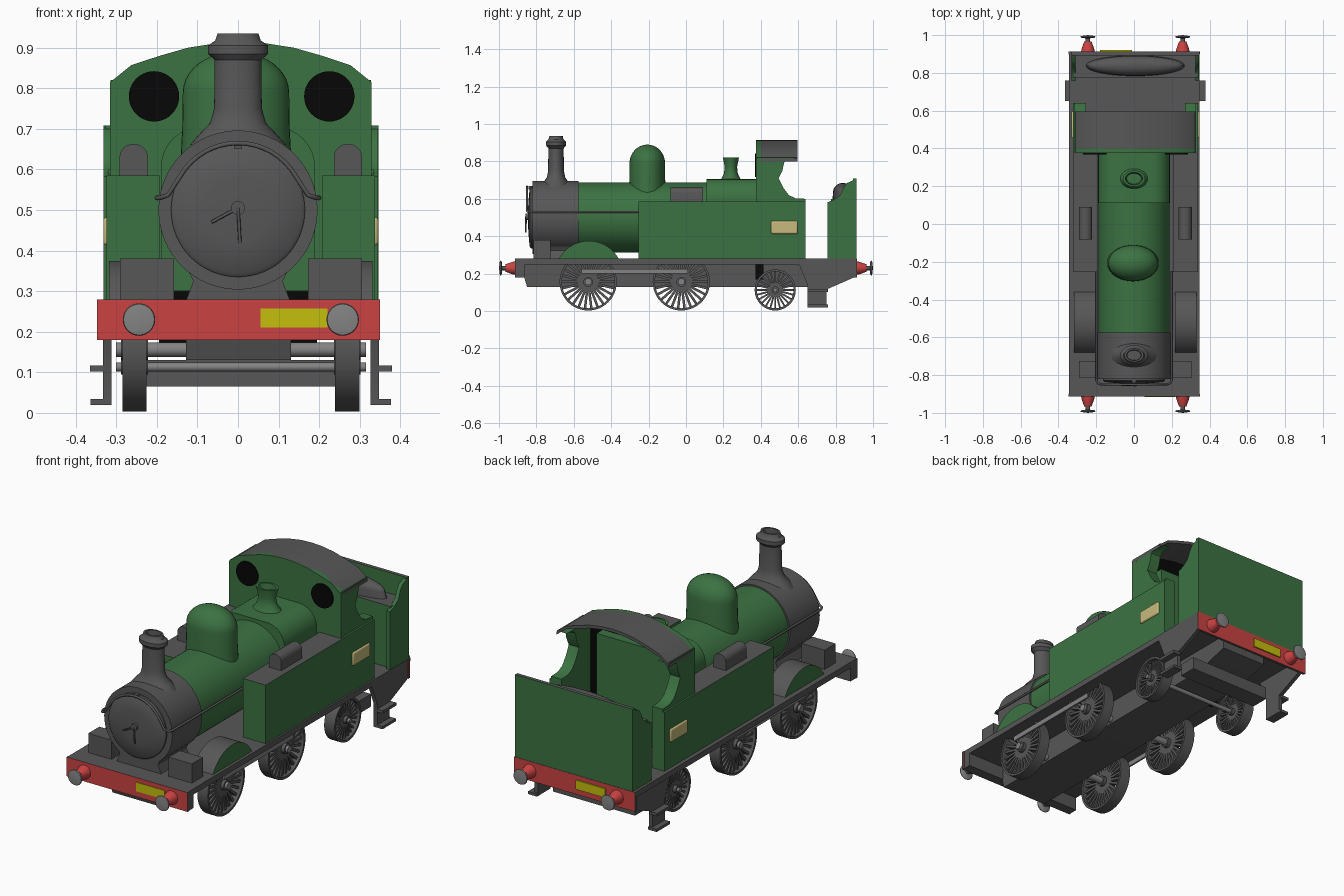
import bpy, bmesh
from math import sin, cos, pi, radians

cube = bpy.data.objects.get("Cube")
if cube:
    bpy.data.objects.remove(cube)


def material(name, r, g, b):
    m = bpy.data.materials.new(name)
    m.use_nodes = True
    m.diffuse_color = (r, g, b, 1)
    m.node_tree.nodes["Principled BSDF"].inputs["Base Color"].default_value = (r, g, b, 1)
    return m


GREEN = material("green_paint", .045, .17, .055)
GREY = material("dark_grey", .095, .095, .095)
STEEL = material("light_steel", .23, .23, .23)
RED = material("red_paint", .6, .055, .055)
YELLOW = material("yellow_plate", .56, .52, .004)
BRASS = material("pale_brass", .58, .49, .2)
BLACK = material("black", .002, .002, .002)
SHIFT = .007  # paired parts sit a little to the left of the boiler
made = []


def finish(name, bm, mat, second=None, rule=None):
    """Turn a bmesh into an object; faces meeting the rule get the second colour."""
    bmesh.ops.remove_doubles(bm, verts=bm.verts, dist=.00005)
    bmesh.ops.recalc_face_normals(bm, faces=bm.faces)
    if rule:
        bm.normal_update()
        for f in bm.faces:
            f.material_index = int(rule(f.normal))
    me = bpy.data.meshes.new(name)
    bm.to_mesh(me)
    bm.free()
    me.materials.append(mat)
    if second:
        me.materials.append(second)
    ob = bpy.data.objects.new(name, me)
    bpy.context.collection.objects.link(ob)
    made.append(ob)
    return ob


def prism(name, pts, axis, lo, hi, mat, second=None, rule=None):
    """Extrude a 2D outline along x (points y,z) or along y (points x,z)."""
    bm = bmesh.new()
    place = (lambda p, t: (t, p[0], p[1])) if axis == "x" else (lambda p, t: (p[0], t, p[1]))
    a, b = ([bm.verts.new(place(p, t)) for p in pts] for t in (lo, hi))
    bm.faces.new(a)
    bm.faces.new(b)
    for i in range(len(pts)):
        j = (i + 1) % len(pts)
        bm.faces.new((a[i], a[j], b[j], b[i]))
    return finish(name, bm, mat, second, rule)


def box(name, x, y, z, mat, second=None, rule=None, bevel=0):
    outline = [(x[0], z[0]), (x[1], z[0]), (x[1], z[1]), (x[0], z[1])]
    ob = prism(name, outline, "y", y[0], y[1], mat, second, rule)
    if bevel:
        mod = ob.modifiers.new("round", "BEVEL")
        mod.width, mod.segments = bevel, 3


def lathe(name, prof, axis, at, mat, seg=40, wide=1, closed=False):
    """Revolve (radius, distance) points about an axis through a point."""
    bm = bmesh.new()
    rings = []
    for r, d in prof:
        ring = []
        for k in range(seg):
            u, v = r * cos(2 * pi * k / seg), r * sin(2 * pi * k / seg)
            p = {"x": (d, u, v), "y": (u * wide, d, v), "z": (u * wide, v, d)}[axis]
            ring.append(bm.verts.new([p[i] + at[i] for i in range(3)]))
        rings.append(ring)
    pairs = list(zip(rings, rings[1:])) + ([(rings[-1], rings[0])] if closed else [])
    for a, b in pairs:
        for k in range(seg):
            j = (k + 1) % seg
            bm.faces.new((a[k], a[j], b[j], b[k]))
    bmesh.ops.dissolve_degenerate(bm, edges=bm.edges, dist=.00005)
    finish(name, bm, mat)


def rod(name, axis, at, r, a, b, mat, seg=24):
    lathe(name, [(0, a), (r, a), (r, b), (0, b)], axis, at, mat, seg)


def wire(name, pts, r, mat):
    cu = bpy.data.curves.new(name, "CURVE")
    cu.dimensions, cu.bevel_depth, cu.bevel_resolution = "3D", r, 2
    cu.use_fill_caps = True
    sp = cu.splines.new("POLY")
    sp.points.add(len(pts) - 1)
    for q, p in zip(sp.points, pts):
        q.co = (*p, 1)
    cu.materials.append(mat)
    bpy.context.collection.objects.link(bpy.data.objects.new(name, cu))


def mirrored(half, centre=0):
    both = half + [(-x, z) for x, z in reversed(half) if x > 0]
    return [(x + centre, z) for x, z in both]


def upward(n):
    return n.z > .3


def endward(n):
    return abs(n.y) > .9


def span(s, a, b):
    return sorted((s * a, s * b))


def across(s, a, b):
    return [x + SHIFT for x in span(s, a, b)]


# Footplate, solid inner frame, end blocks, beams and number plates
box("footplate", (-.345, .347), (-.91, .91), (.25, .28), GREY)
box("front_end_block", (-.345, .347), (-.905, -.86), (.18, .27), GREY)
frame = [(-.9, .26), (-.9, .18), (-.865, .18), (-.85, .13), (.66, .13), (.85, .18), (.85, .26)]
prism("inner_frame", frame, "x", -.128, .131, GREY)
box("rear_under_box", (-.23, .242), (.652, .748), (.065, .13), GREY)
for end, s, x, face in (("front", -1, (.055, .22), .917), ("rear", 1, (-.18, -.01), .921)):
    box(end + "_beam", (-.347, .35), span(s, .9, .914), (.18, .28), GREY, RED, endward)
    box(end + "_number_plate", x, span(s, .912, face), (.21, .257), YELLOW)

# Boiler, smokebox and firebox
rod("boiler", "y", (0, 0, .5), .188, -.58, .13, GREEN, 64)
rod("smokebox", "y", (0, 0, .5), .196, -.82, -.575, GREY, 64)
lathe("smokebox_door", [(.165, -.81), (.165, -.828), (.155, -.836), (.08, -.843), (0, -.845)],
      "y", (0, 0, .5), GREY, 64)
rod("door_boss", "y", (0, 0, .505), .017, -.858, -.84, GREY)
wire("door_handle_long", [(0, -.856, .505), (.005, -.856, .42)], .004, GREY)
wire("door_handle_short", [(0, -.853, .505), (-.065, -.853, .47)], .004, GREY)
box("door_top_hinge", (-.01, .01), (-.842, -.81), (.65, .668), GREY)
prism("smokebox_saddle", mirrored([(.127, .28), (.11, .325), (.12, .345), (.15, .375), (.1, .45)]),
      "y", -.815, -.58, GREY)
arc = [(.09 + .1 * cos(t * pi / 16), .605 + .1 * sin(t * pi / 16)) for t in range(9)]
prism("firebox", mirrored([(.19, .3)] + arc), "y", .11, .4, GREEN)
box("firebox_base", (-.195, .195), (.372, .415), (.17, .31), BLACK)
box("backhead", (-.255, .2), (.39, .45), (.28, .785), GREEN)

# Chimney, dome and safety valve
lathe("chimney", [(.085, .66), (.066, .69), (.049, .715), (.042, .75), (.041, .87), (.053, .885),
                  (.053, .905), (.04, .918), (.036, .935), (.028, .935), (.026, .9), (0, .9)],
      "z", (0, -.695, 0), GREY, wide=1.4)
dome = [(.095 * cos(t * pi / 20), .79 + .1 * sin(t * pi / 20)) for t in range(11)]
lathe("steam_dome", [(.1, .6), (.096, .7)] + dome, "z", (-.005, -.207, 0), GREEN, wide=1.38)
lathe("safety_valve", [(.06, .69), (.05, .71), (.037, .735), (.033, .77), (.043, .82),
                       (.033, .82), (.028, .78), (0, .78)], "z", (0, .24, 0), GREEN, wide=1.38)

# Handrail running round the smokebox front
rail_arc = [(.165 * cos(t * pi / 24), -.85, .5 + .165 * sin(t * pi / 24)) for t in range(4, 21)]
half_rail = [(.2, -.25, .53), (.2, -.825, .53), (.192, -.843, .53), (.172, -.85, .537)]
wire("handrail", half_rail + rail_arc + [(-x, y, z) for x, y, z in reversed(half_rail)], .006, GREY)

# Cab front and roof
roof = [(.322, .815), (.27, .857), (.2, .88), (.13, .9), (.06, .911), (0, .914)]
prism("cab_front", mirrored([(.322, .28)] + roof, SHIFT), "y", .375, .4,
      GREEN, BLACK, lambda n: n.y > .9)
inner = [(x, z - .016) for x, z in roof]
prism("cab_roof", mirrored(roof, SHIFT) + list(reversed(mirrored(inner, SHIFT))),
      "y", .38, .595, GREY)

# Bunker and coal
box("bunker_back", (-.328, .346), (.893, .912), (.28, .708), GREEN, GREY, upward)
box("bunker_fill", (-.32, .335), (.775, .9), (.28, .6), GREEN, GREY, upward)
coal = [(.052 * cos(t * pi / 16), .635 + .05 * sin(t * pi / 16)) for t in range(9)]
lathe("coal", [(.055, .59)] + coal, "z", (SHIFT, .838, 0), GREY, wide=4.8)

bunker_side = [(.757, .28), (.757, .582), (.79, .595), (.825, .62), (.84, .655), (.858, .683),
               (.912, .708), (.912, .28)]
cab_side = [(.38, .28), (.64, .28), (.64, .6), (.585, .603), (.55, .62), (.52, .66), (.495, .71),
            (.515, .75), (.525, .795), (.545, .812), (.595, .82), (.38, .82)]
step_plate = [(.6, .26), (.65, .14), (.65, .02), (.75, .02), (.75, .115), (.91, .185), (.91, .26)]
splasher = [(-.52 + .182 * cos(radians(a)), .193 + .182 * sin(radians(a))) for a in range(28, 153, 4)]
filler = [(.035 * cos(t * pi / 12), .63 + .033 * sin(t * pi / 12)) for t in range(13)]


def wheel(name, s, y, r, spokes):
    """Spoked wheel: flat tyre, hub and thin spokes."""
    x, z = s * .262 + SHIFT, r + .003
    lathe(name + "_tyre", [(r, -.03), (r, .03), (r - .012, .03), (r - .012, -.03)],
          "x", (x, y, z), GREY, 48, closed=True)
    rod(name + "_hub", "x", (x, y, z), r * .17, -.033, .033, GREY)
    bm = bmesh.new()
    for k in range(spokes):
        a = 2 * pi * k / spokes
        for v in bmesh.ops.create_cube(bm, size=1)["verts"]:
            d, w = (v.co.y + .5) * (r - .006), v.co.z * r * .085
            v.co = (x + v.co.x * .03, y + d * cos(a) - w * sin(a), z + d * sin(a) + w * cos(a))
    finish(name + "_spokes", bm, GREY)


# Parts that come in pairs
for side, s in (("left", 1), ("right", -1)):
    prism(side + "_splasher", splasher, "x", *across(s, .21, .325), GREY, GREEN,
          lambda n: abs(n.x) > .9)
    box(side + "_front_box", across(s, .165, .298), (-.815, -.725), (.27, .38), GREY)
    box(side + "_tank", across(s, .2, .331), (-.255, .39), (.28, .585), GREEN, GREY, upward)
    x = s * .264 + SHIFT
    prism(side + "_tank_filler", [(x - .035, .57)] + [(x + u, z) for u, z in reversed(filler)]
          + [(x + .035, .57)], "y", -.082, .09, GREY)
    prism(side + "_cab_side", cab_side, "x", *across(s, .262, .321), GREEN)
    box(side + "_lower_cab_side", across(s, .3, .331), (.38, .64), (.28, .585), GREEN)
    box(side + "_cab_plate", across(s, .318, .339), (.455, .597), (.413, .482), BRASS, bevel=.008)
    rod(side + "_cab_window", "y", (s * .216 + .009, 0, .78), .062, .368, .38, BLACK, 40)
    prism(side + "_bunker_side", bunker_side, "x", *across(s, .318, .338), GREEN)
    # steps
    prism(side + "_step_plate", step_plate, "x", *across(s, .319, .34), GREY)
    box(side + "_lower_step", across(s, .32, .37), (.65, .76), (.02, .034), GREY)
    box(side + "_upper_step", across(s, .33, .372), (.65, .76), (.102, .117), GREY)
    # running gear
    wheel(side + "_front_wheel", s, -.523, .153, 26)
    wheel(side + "_middle_wheel", s, -.025, .153, 26)
    wheel(side + "_rear_wheel", s, .477, .11, 24)
    box(side + "_coupling_rod", across(s, .296, .305), (-.56, .01), (.2, .226), STEEL)
    # buffers
    for end, e in (("front", -1), ("rear", 1)):
        at = (s * .251 + SHIFT, 0, .23)
        lathe(f"{end}_{side}_buffer_shank", [(.036, e * .91), (.034, e * .925), (.02, e * .965),
              (0, e * .967)], "y", at, RED, 28)
        rod(f"{end}_{side}_buffer_rod", "y", at, .012, *span(e, .96, .99), GREY)
        lathe(f"{end}_{side}_buffer_head", [(0, e * .982), (.032, e * .985), (.04, e * .99),
              (.038, e * .995), (0, e)], "y", at, STEEL, 28)

# Axles
for name, y, z, r in (("front", -.523, .156, .018), ("middle", -.025, .156, .018), ("rear", .477, .113, .011)):
    rod(name + "_axle", "x", (SHIFT, y, z), r, -.308, .308, STEEL)

# Smooth the round parts and keep sharp edges
bpy.ops.object.select_all(action="DESELECT")
for ob in made:
    ob.select_set(True)
bpy.context.view_layer.objects.active = made[0]
bpy.ops.object.shade_smooth_by_angle(angle=radians(35))
